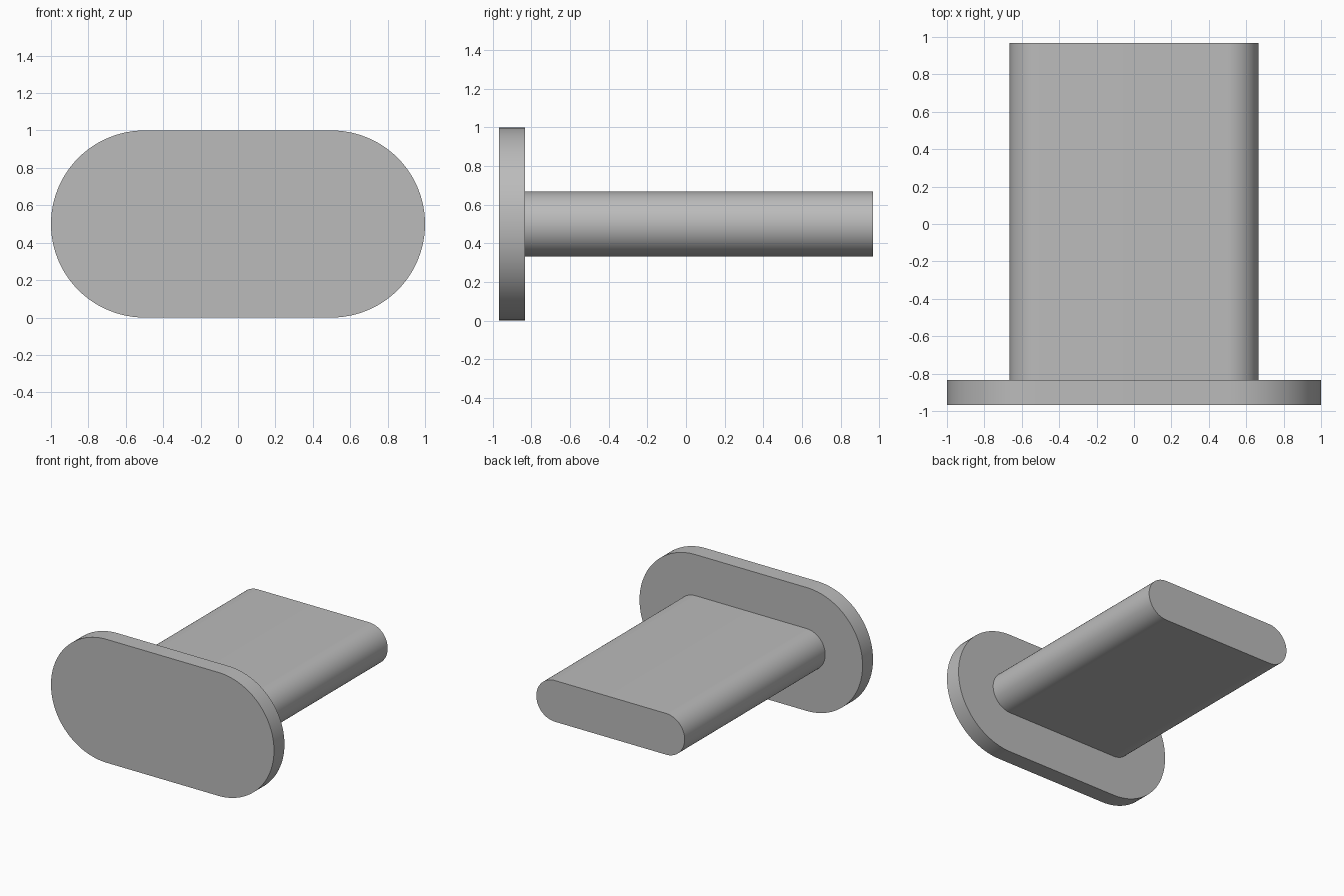
import bpy
import bmesh
from math import cos, sin, pi

cube = bpy.data.objects.get("Cube")
if cube:
    bpy.data.objects.remove(cube, do_unlink=True)

GREY = (0.5, 0.5, 0.5, 1)
grey = bpy.data.materials.new("plain grey")
grey.use_nodes = True
grey.diffuse_color = GREY
grey.node_tree.nodes["Principled BSDF"].inputs["Base Color"].default_value = GREY

CENTRE_Z = 0.5
ARC_STEPS = 48


def stadium_prism(name, half_width, radius, y_front, y_back):
    """Extrude a slot-shaped outline along y."""
    bm = bmesh.new()
    outline = []
    for side, start in ((1, -pi / 2), (-1, pi / 2)):
        for i in range(ARC_STEPS + 1):
            a = start + pi * i / ARC_STEPS
            x = side * (half_width - radius) + radius * cos(a)
            outline.append(bm.verts.new((x, y_front, CENTRE_Z + radius * sin(a))))
    face = bm.faces.new(outline)
    end = bmesh.ops.extrude_face_region(bm, geom=[face], use_keep_orig=True)
    moved = [v for v in end["geom"] if isinstance(v, bmesh.types.BMVert)]
    bmesh.ops.translate(bm, verts=moved, vec=(0, y_back - y_front, 0))
    bmesh.ops.recalc_face_normals(bm, faces=bm.faces)
    mesh = bpy.data.meshes.new(name)
    bm.to_mesh(mesh)
    bm.free()
    mesh.materials.append(grey)
    obj = bpy.data.objects.new(name, mesh)
    bpy.context.collection.objects.link(obj)
    # Smooth round sides, crisp end rims
    bpy.ops.object.select_all(action="DESELECT")
    obj.select_set(True)
    bpy.context.view_layer.objects.active = obj
    bpy.ops.object.shade_smooth_by_angle(angle=pi / 6)
    return obj


# Wide flange at the front, long bar behind it
stadium_prism("front_flange", 1.0, 0.5, -0.967, -0.833)
stadium_prism("bar", 0.665, 0.167, -0.833, 0.967)
